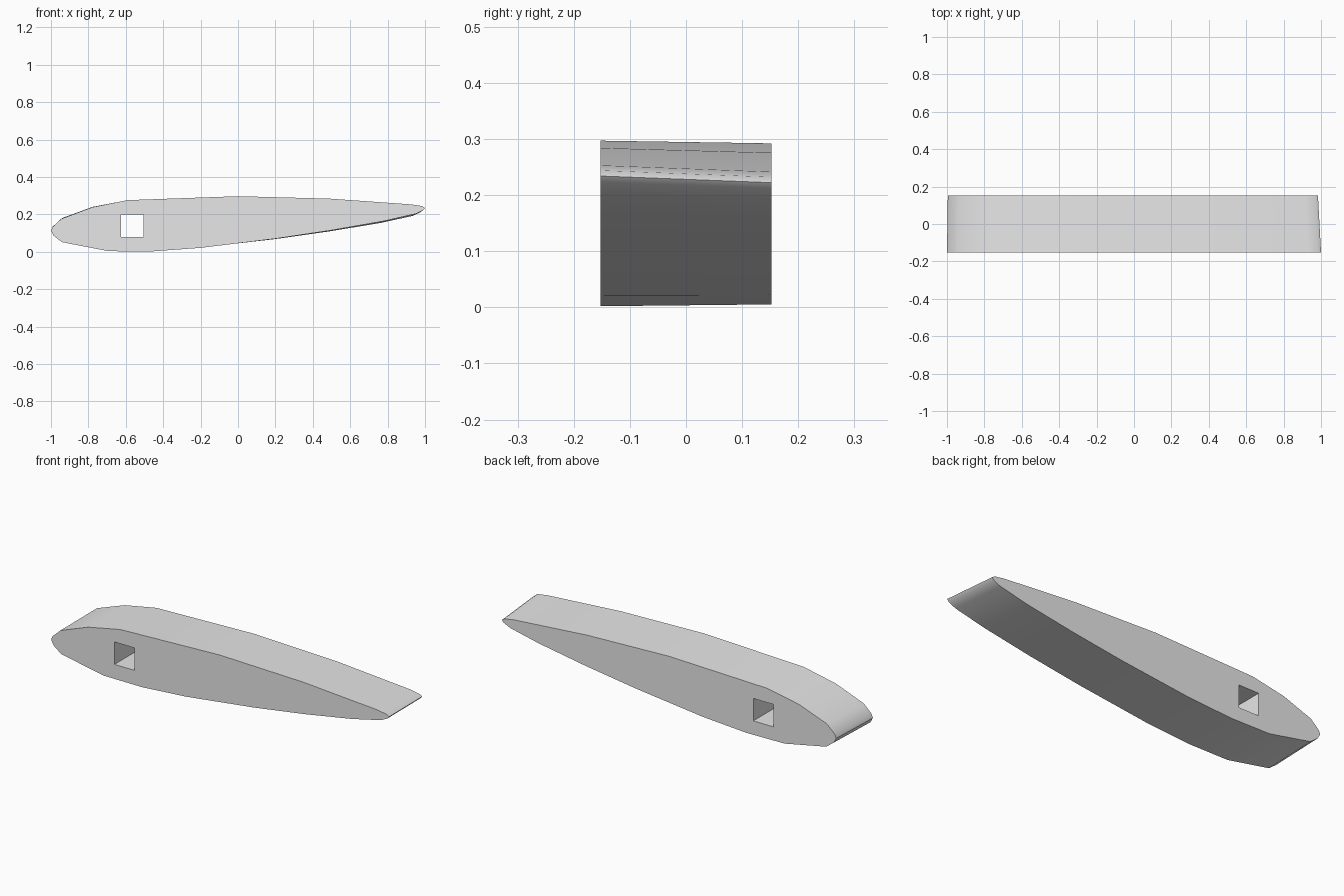
import bpy
import bmesh
import math
from mathutils import Vector, Matrix

cube = bpy.data.objects.get("Cube")
if cube:
    bpy.data.objects.remove(cube, do_unlink=True)

HALF_DEPTH = 0.152
SPAR = Vector((-0.565, 0.14))   # centre of the square spar hole (x, z)
SPAR_HALF = 0.06

# Airfoil outline (x, z), from the nose over the top and back underneath
OUTLINE = [(-1, 0.112), (-0.992, 0.132), (-0.945, 0.176), (-0.78, 0.238),
           (-0.59, 0.276), (0, 0.297), (0.49, 0.284), (0.93, 0.253),
           (0.985, 0.244), (1, 0.234), (0.99, 0.222), (0.95, 0.203),
           (0.78, 0.164), (0.5, 0.115), (0.2, 0.07), (-0.2, 0.021),
           (-0.46, 0.002), (-0.69, 0.003), (-0.94, 0.051), (-0.985, 0.085)]
HOLE = [SPAR + SPAR_HALF * Vector(c) for c in ((-1, -1), (1, -1), (1, 1), (-1, 1))]


def back_section(point):
    """Slightly smaller and pitched nose-up around the spar."""
    offset = Vector(point) - SPAR
    offset = Vector((offset.x * 0.989, offset.y * 0.985))
    return Matrix.Rotation(-0.008, 2) @ offset + SPAR + Vector((0, 0.002))


def ring(bm, points, y):
    verts = [bm.verts.new((x, y, z)) for x, z in points]
    edges = [bm.edges.new((v, verts[i - 1])) for i, v in enumerate(verts)]
    return verts, edges


def walls(bm, front, back):
    for i in range(len(front)):
        bm.faces.new((front[i - 1], front[i], back[i], back[i - 1]))


bm = bmesh.new()

# Outer skin and spar hole walls
front_skin, front_edges = ring(bm, OUTLINE, -HALF_DEPTH)
back_skin, back_edges = ring(bm, [back_section(p) for p in OUTLINE], HALF_DEPTH)
front_hole, front_hole_edges = ring(bm, HOLE, -HALF_DEPTH)
back_hole, back_hole_edges = ring(bm, HOLE, HALF_DEPTH)
walls(bm, front_skin, back_skin)
walls(bm, front_hole, back_hole)

# Flat end caps around the hole
for edges in (front_edges + front_hole_edges, back_edges + back_hole_edges):
    bmesh.ops.triangle_fill(bm, edges=edges, use_beauty=True, normal=(0, -1, 0))
bmesh.ops.recalc_face_normals(bm, faces=bm.faces)

mesh = bpy.data.meshes.new("wing_rib")
bm.to_mesh(mesh)
bm.free()
rib = bpy.data.objects.new("wing_rib", mesh)
bpy.context.collection.objects.link(rib)

# Plain grey material
grey = bpy.data.materials.new("light_grey")
grey.use_nodes = True
colour = (0.8, 0.8, 0.8, 1)
grey.diffuse_color = colour
grey.node_tree.nodes["Principled BSDF"].inputs["Base Color"].default_value = colour
mesh.materials.append(grey)

# Smooth skin with crisp cap and hole edges
bpy.ops.object.select_all(action="DESELECT")
rib.select_set(True)
bpy.context.view_layer.objects.active = rib
bpy.ops.object.shade_smooth_by_angle(angle=math.radians(35))
